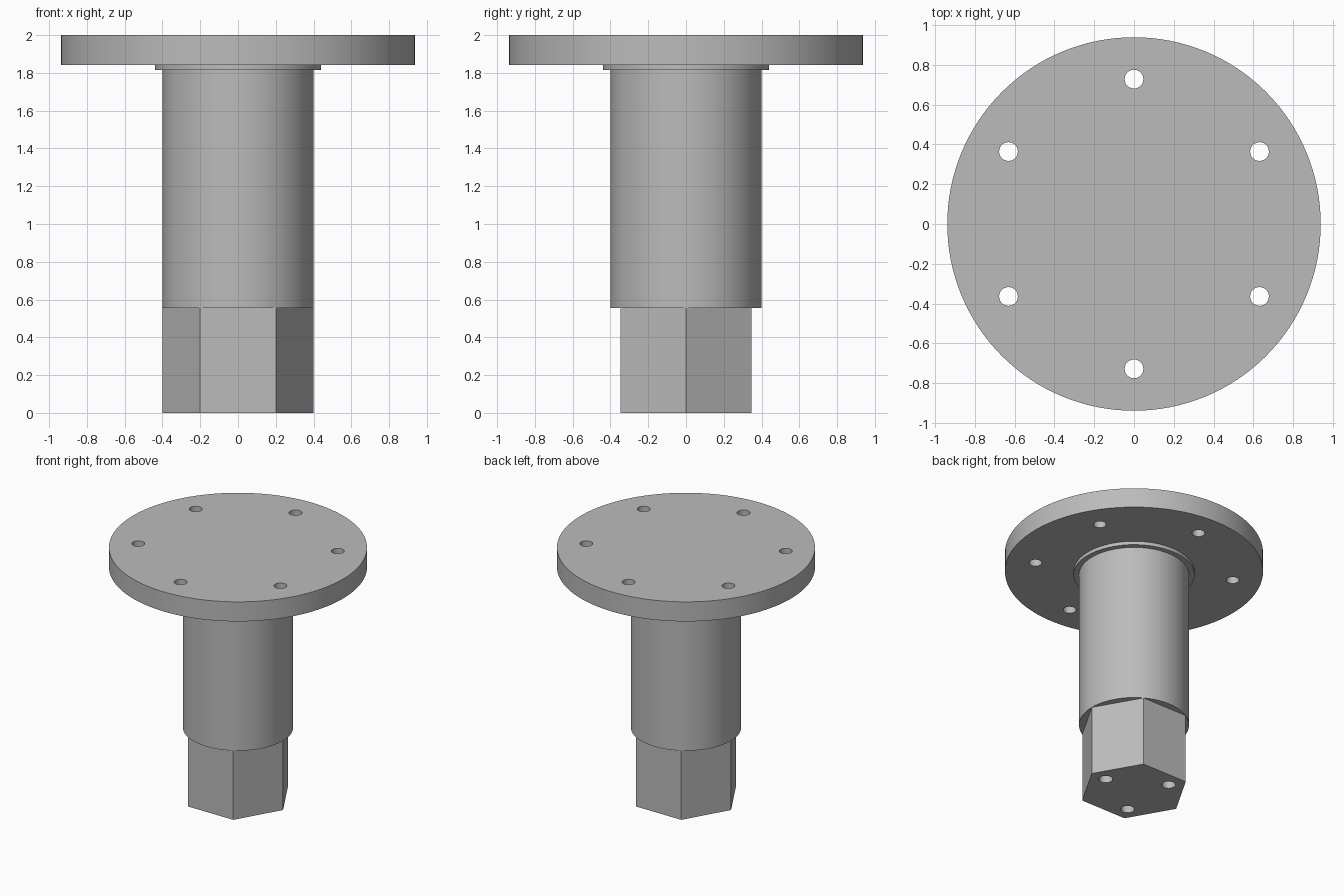
import bpy, bmesh
from math import radians, cos, sin
from mathutils import Matrix

cube = bpy.data.objects.get("Cube")
if cube:
    bpy.data.objects.remove(cube, do_unlink=True)

grey = bpy.data.materials.new("steel grey")
grey.use_nodes = True
grey.diffuse_color = (0.5, 0.5, 0.5, 1)
grey.node_tree.nodes["Principled BSDF"].inputs["Base Color"].default_value = grey.diffuse_color


def new_object(name, bm):
    bmesh.ops.recalc_face_normals(bm, faces=bm.faces[:])
    mesh = bpy.data.meshes.new(name)
    bm.to_mesh(mesh)
    bm.free()
    mesh.materials.append(grey)
    obj = bpy.data.objects.new(name, mesh)
    bpy.context.collection.objects.link(obj)
    return obj


def stacked(name, profile, sides):
    """Solid of revolution from (radius, height) pairs, capped at both ends."""
    bm = bmesh.new()
    rings = []
    for r, z in profile:
        angles = [radians(360 * i / sides) for i in range(sides)]
        rings.append([bm.verts.new((r * cos(a), r * sin(a), z)) for a in angles])
    for low, high in zip(rings, rings[1:]):
        for i in range(sides):
            j = (i + 1) % sides
            bm.faces.new((low[i], low[j], high[j], high[i]))
    bm.faces.new(rings[0])
    bm.faces.new(rings[-1])
    return new_object(name, bm)


def drill(obj, count, circle, start, radius, z0, z1):
    """Cut a ring of round holes running from z0 to z1."""
    bm = bmesh.new()
    for i in range(count):
        a = radians(start + 360 * i / count)
        place = Matrix.Translation((circle * cos(a), circle * sin(a), (z0 + z1) / 2))
        bmesh.ops.create_cone(bm, cap_ends=True, segments=32, radius1=radius,
                              radius2=radius, depth=z1 - z0, matrix=place)
    cutter = new_object(obj.name + "_drill", bm)
    cutter.hide_render = True
    mod = obj.modifiers.new("holes", "BOOLEAN")
    mod.operation = "DIFFERENCE"
    mod.solver = "EXACT"
    mod.object = cutter
    select(obj)
    bpy.ops.object.modifier_apply(modifier=mod.name)
    bpy.data.objects.remove(cutter, do_unlink=True)


def select(obj):
    bpy.ops.object.select_all(action="DESELECT")
    obj.select_set(True)
    bpy.context.view_layer.objects.active = obj


# Round barrel, thin collar and wide bolt flange
body = stacked("flange_and_barrel", [(0.4, 0.555), (0.4, 1.815), (0.44, 1.815),
                                     (0.44, 1.843), (0.938, 1.843), (0.938, 2)], 128)
drill(body, 6, 0.728, 30, 0.047, 1.7, 2.1)
select(body)
bpy.ops.object.shade_smooth_by_angle(angle=radians(30))

# Hexagonal drive end with three blind holes underneath
hex_end = stacked("hex_end", [(0.4, 0), (0.4, 0.555)], 6)
drill(hex_end, 3, 0.268, 0, 0.05, -0.1, 0.35)
select(hex_end)
bpy.ops.object.shade_smooth_by_angle(angle=radians(30))
